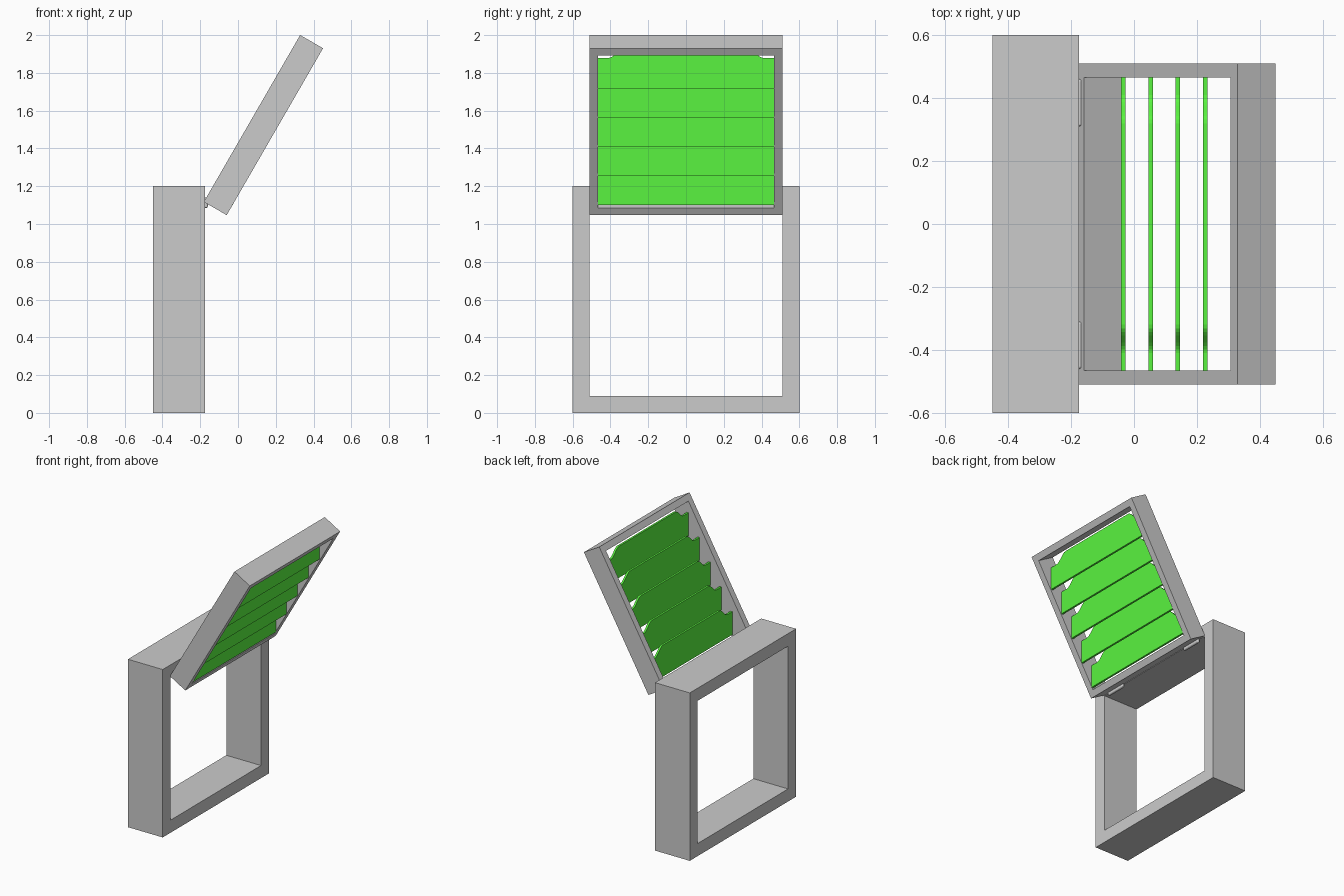
import bpy, bmesh, math
from mathutils import Matrix

if "Cube" in bpy.data.objects:
    bpy.data.objects.remove(bpy.data.objects["Cube"])


def extruded(name, outline, x0, x1, hole=None):
    """Extrude a closed (y, z) outline along x; an optional hole of equal point count makes a ring."""
    bm = bmesh.new()
    loops = []
    for pts in [outline] + ([hole] if hole else []):
        loops.append([[bm.verts.new((x, y, z)) for y, z in pts] for x in (x0, x1)])
    n = len(outline)
    for a, b in loops:
        for i in range(n):
            j = (i + 1) % n
            bm.faces.new((a[i], a[j], b[j], b[i]))
    for k in (0, 1):
        if hole:
            o, h = loops[0][k], loops[1][k]
            for i in range(n):
                j = (i + 1) % n
                bm.faces.new((o[i], o[j], h[j], h[i]))
        else:
            bm.faces.new(loops[0][k])
    bmesh.ops.recalc_face_normals(bm, faces=bm.faces)
    mesh = bpy.data.meshes.new(name)
    bm.to_mesh(mesh)
    bm.free()
    ob = bpy.data.objects.new(name, mesh)
    bpy.context.collection.objects.link(ob)
    return ob


def rect(half, z0, z1):
    return [(-half, z0), (half, z0), (half, z1), (-half, z1)]


green = bpy.data.materials.new("slat_green")
green.diffuse_color = (0.1, 0.9, 0.05, 1)
green.use_nodes = True
green.node_tree.nodes["Principled BSDF"].inputs["Base Color"].default_value = green.diffuse_color

# Fixed outer frame
extruded("outer_frame", rect(0.6, 0, 1.2), -0.45, -0.175, rect(0.51, 0.09, 1.11))

# Hinged sash, swung open 30 degrees from vertical
sash = extruded("sash_frame", rect(0.51, 0, 1.02), 0, 0.14, rect(0.465, 0.045, 0.975))
sash.matrix_world = (Matrix.Translation((-0.181, 0, 1.117))
                     @ Matrix.Rotation(math.radians(30), 4, 'Y'))

# Upright louvre slats whose top edge steps down in an S-curve at both ends
H, DROP = 0.225, 0.06
shoulder = [(0.465, H - DROP)]
for i in range(9):
    t = i / 8
    shoulder.append((0.41 - 0.09 * t, H - DROP * (1 + math.cos(math.pi * t)) / 2))
profile = [(-0.465, 0), (0.465, 0)] + shoulder + [(-y, z) for y, z in reversed(shoulder)]
for i in range(5):
    slat = extruded(f"slat_{i + 1}", profile, -0.007, 0.007)
    slat.location = (-0.034 + 0.0867 * i, 0, 1.10 + 0.1535 * i)
    slat.data.materials.append(green)

# Hinge plates between frame and sash
for side, y in (("front", -0.385), ("back", 0.385)):
    hinge = extruded("hinge_" + side, rect(0.075, 1.085, 1.14), -0.18, -0.16)
    hinge.location.y = y
    bev = hinge.modifiers.new("rounding", 'BEVEL')
    bev.width = 0.008
    bev.segments = 3
